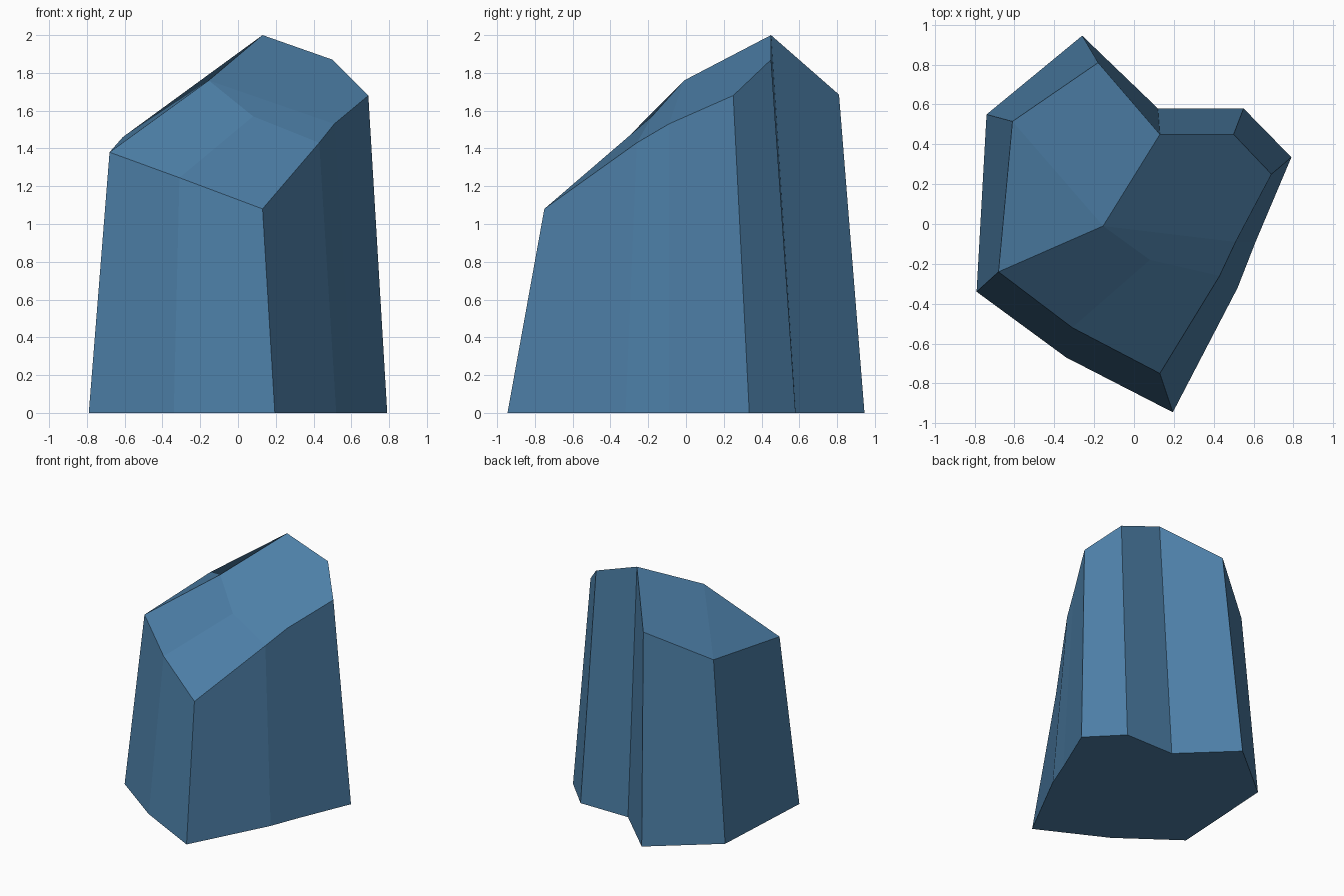
import bpy
import bmesh

if "Cube" in bpy.data.objects:
    bpy.data.objects.remove(bpy.data.objects["Cube"])

# Material: one flat blue
blue = bpy.data.materials.new("slate blue")
blue.diffuse_color = (0.0725, 0.209, 0.381, 1)
blue.use_nodes = True
blue.node_tree.nodes["Principled BSDF"].inputs["Base Color"].default_value = blue.diffuse_color

# Outline corners, clockwise from above: base (x, y), sloping rim (x, y, z)
corners = [
    ((-0.26, 0.945), (-0.18, 0.81, 1.685)),   # 0 back peak
    ((0.12, 0.58), (0.13, 0.45, 2.0)),        # 1 back notch
    ((0.55, 0.58), (0.50, 0.45, 1.87)),       # 2
    ((0.79, 0.335), (0.69, 0.25, 1.68)),      # 3 right corner
    ((0.61, -0.09), (0.51, -0.09, 1.53)),     # 4
    ((0.52, -0.32), (0.43, -0.26, 1.43)),     # 5
    ((0.195, -0.945), (0.13, -0.75, 1.08)),   # 6 front corner
    ((-0.34, -0.67), (-0.31, -0.52, 1.245)),  # 7
    ((-0.79, -0.34), (-0.68, -0.24, 1.38)),   # 8 left corner
    ((-0.74, 0.55), (-0.61, 0.515, 1.46)),    # 9
]

bm = bmesh.new()
base = [bm.verts.new((x, y, 0)) for (x, y), _ in corners]
rim = [bm.verts.new(p) for _, p in corners]
ridge = bm.verts.new((-0.155, -0.01, 1.76))
dip = bm.verts.new((0.08, -0.18, 1.57))

# Underside and tapered walls
bm.faces.new(base)
n = len(corners)
for i in range(n):
    j = (i + 1) % n
    bm.faces.new((base[i], rim[i], rim[j], base[j]))

# Sloping top facets
bm.faces.new((rim[9], rim[0], rim[1], ridge))
bm.faces.new((rim[8], rim[9], ridge))
bm.faces.new((ridge, rim[1], rim[2], rim[3], rim[4]))
bm.faces.new((ridge, rim[4], rim[5], dip))
bm.faces.new((dip, rim[5], rim[6], rim[7]))
bm.faces.new((ridge, dip, rim[7], rim[8]))
bmesh.ops.recalc_face_normals(bm, faces=bm.faces)

# Rock object
mesh = bpy.data.meshes.new("rock")
bm.to_mesh(mesh)
bm.free()
mesh.materials.append(blue)
bpy.context.collection.objects.link(bpy.data.objects.new("rock", mesh))
